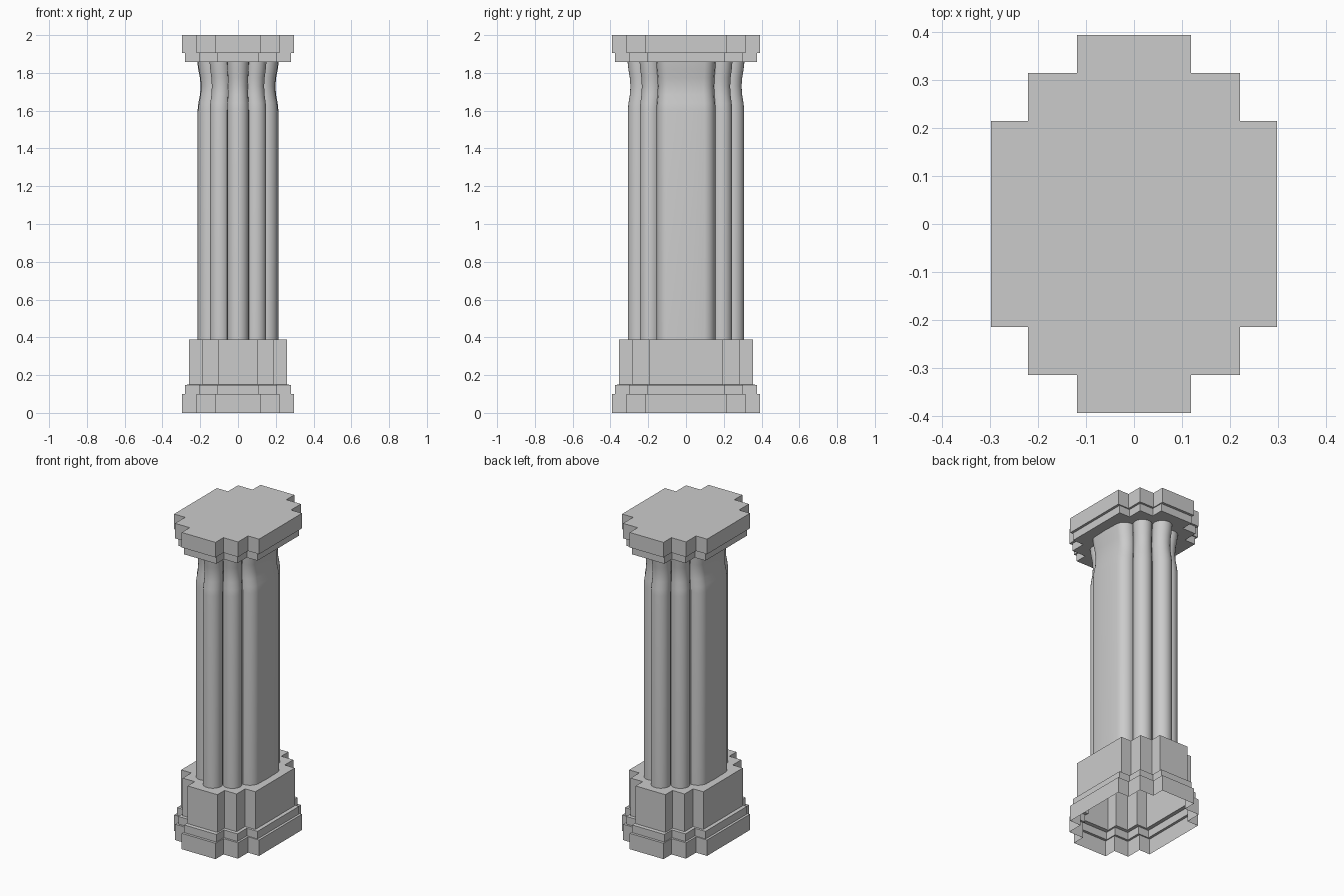
import bpy, bmesh
from math import sin, cos, radians

if "Cube" in bpy.data.objects:
    bpy.data.objects.remove(bpy.data.objects["Cube"])


def full_outline(quarter):
    """Mirror a first-quadrant outline (from +x side to +y side) to a closed loop."""
    half = quarter + [(-x, y) for x, y in reversed(quarter)]
    pts = half + [(x, -y) for x, y in reversed(half)]
    out = []
    for p in pts:
        if not out or abs(p[0] - out[-1][0]) + abs(p[1] - out[-1][1]) > 1e-5:
            out.append(p)
    if abs(out[0][0] - out[-1][0]) + abs(out[0][1] - out[-1][1]) < 1e-5:
        out.pop()
    return out


def loft(name, rings, cap_bottom=False, cap_top=False):
    """Skin a stack of (outline, z) rings."""
    bm = bmesh.new()
    loops = [[bm.verts.new((x, y, z)) for x, y in o] for o, z in rings]
    n = len(loops[0])
    for a, b in zip(loops, loops[1:]):
        for i in range(n):
            j = (i + 1) % n
            bm.faces.new((a[i], a[j], b[j], b[i]))
    if cap_bottom:
        bm.faces.new(loops[0][::-1])
    if cap_top:
        bm.faces.new(loops[-1])
    me = bpy.data.meshes.new(name)
    bm.to_mesh(me)
    bm.free()
    ob = bpy.data.objects.new(name, me)
    bpy.context.collection.objects.link(ob)
    return ob


def stepped(t):
    """Stepped plan: t=0 is the widest slab, t=1 the pedestal block."""
    def mix(a, b):
        return a + (b - a) * t
    x1, x2, x3 = mix(.118, .104), mix(.22, .188), mix(.297, .259)
    y1, y2, y3 = mix(.393, .354), mix(.314, .283), mix(.214, .197)
    return full_outline([(x3, y3), (x2, y3), (x2, y2), (x1, y2), (x1, y1)])


def arc(cx, cy, r, a0, a1, n):
    return [(cx + r * cos(radians(a0 + (a1 - a0) * i / n)),
             cy + r * sin(radians(a0 + (a1 - a0) * i / n))) for i in range(n + 1)]


slab, band, block = stepped(0), stepped(.42), stepped(1)

# Base: hollow underneath, stepping in to the pedestal block
loft("base", [(slab, 0), (slab, .10), (band, .10), (band, .148),
              (block, .15), (block, .388)], cap_top=True)

# Capital: two stepped slabs
loft("capital", [(band, 1.857), (band, 1.905), (slab, 1.905), (slab, 2.0)],
     cap_bottom=True, cap_top=True)

# Shaft: clustered round lobes with a pinched neck
quarter = [(.214, 0), (.212, .04)]
quarter += arc(.147, .09, .064, 8, 95, 8)        # broad side lobe
quarter += arc(.095, .19, .055, -38, 145, 12)    # diagonal lobe
quarter += arc(0, .251, .057, -32, 90, 8)        # end lobe
lobes = full_outline(quarter)
neck = [(.385, 0), (1.60, 0), (1.64, .25), (1.685, .8), (1.73, 1),
        (1.775, .75), (1.82, .2), (1.86, -.1)]
shaft = loft("shaft", [([(x * (1 - .075 * k), y * (1 - .045 * k)) for x, y in lobes], z)
                       for z, k in neck])
bpy.ops.object.select_all(action='DESELECT')
shaft.select_set(True)
bpy.context.view_layer.objects.active = shaft
bpy.ops.object.shade_smooth_by_angle(angle=radians(35))
